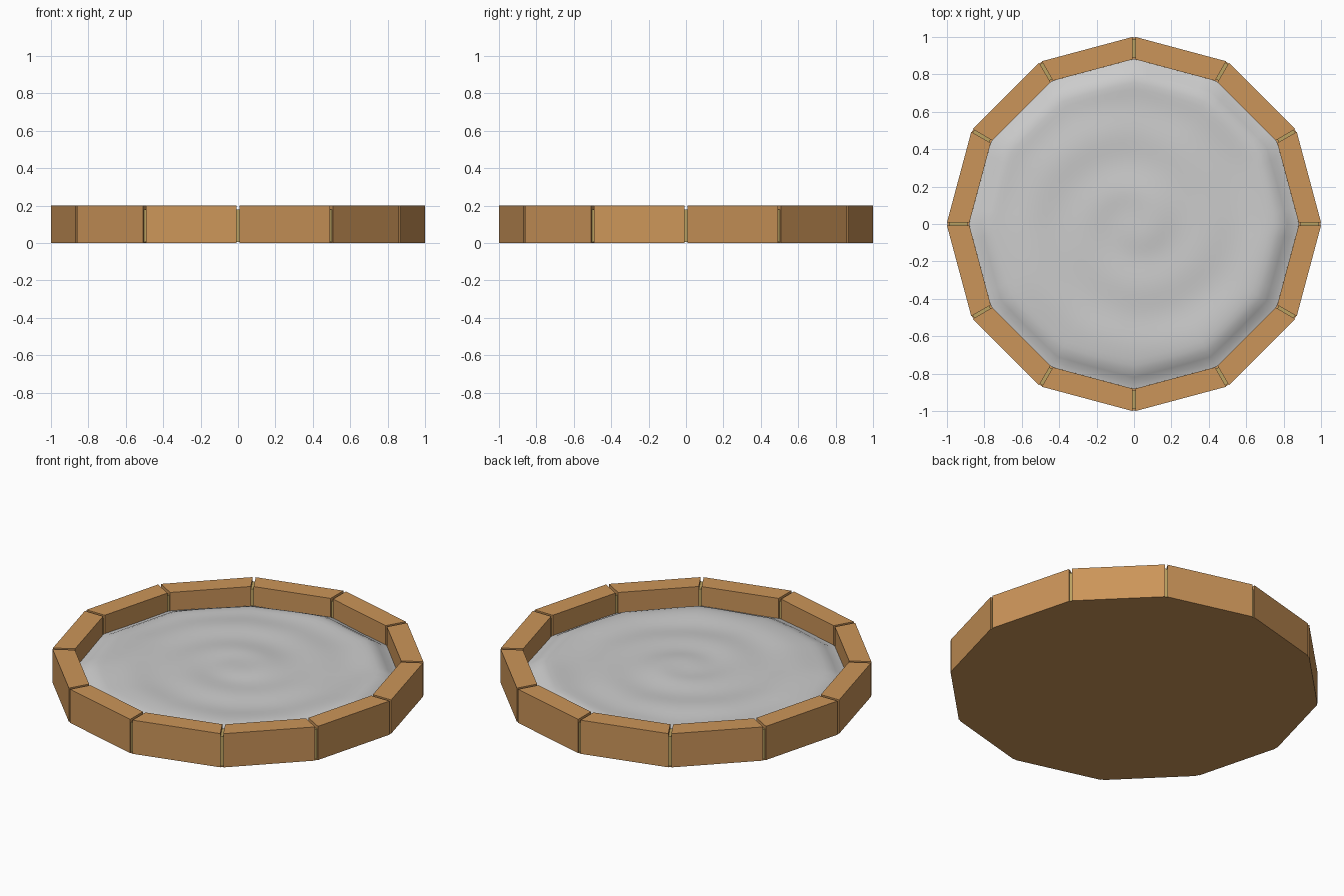
import bpy, bmesh
from math import sin, cos, pi, radians, exp
from mathutils import Vector

if "Cube" in bpy.data.objects:
    bpy.data.objects.remove(bpy.data.objects["Cube"])

SIDES, R_OUT, R_IN, H = 12, 1.0, 0.88, 0.2


def material(name, rgb):
    m = bpy.data.materials.new(name)
    m.diffuse_color = (*rgb, 1)
    m.use_nodes = True
    m.node_tree.nodes["Principled BSDF"].inputs["Base Color"].default_value = m.diffuse_color
    return m


def make(name, verts, faces, mat=None):
    me = bpy.data.meshes.new(name)
    bm = bmesh.new()
    vs = [bm.verts.new(v) for v in verts]
    for f in faces:
        bm.faces.new([vs[i] for i in f])
    bmesh.ops.recalc_face_normals(bm, faces=bm.faces)
    bm.to_mesh(me)
    bm.free()
    ob = bpy.data.objects.new(name, me)
    bpy.context.collection.objects.link(ob)
    if mat:
        me.materials.append(mat)
    return ob


def corner(i, r):
    a = 2 * pi * i / SIDES
    return Vector((r * cos(a), r * sin(a), 0))


wood = material("wood", (0.60, 0.30, 0.10))
joint = material("joint_wood", (0.50, 0.36, 0.12))
BOX = [(0, 1, 2, 3), (4, 5, 6, 7), (0, 1, 5, 4), (1, 2, 6, 5), (2, 3, 7, 6), (3, 0, 4, 7)]

# Mitred rim planks, separated by a narrow gap at each corner
GAP = 0.008
for i in range(SIDES):
    a, b = corner(i, 1), corner(i + 1, 1)
    ta, tb = Vector((-a.y, a.x, 0)) * GAP, Vector((b.y, -b.x, 0)) * GAP
    base = [a * R_OUT + ta, b * R_OUT + tb, b * R_IN + tb, a * R_IN + ta]
    up = Vector((0, 0, H))
    make(f"rim_plank_{i + 1}", base + [p + up for p in base], BOX, wood)

# Joint strips recessed in the corner gaps
for i in range(SIDES):
    d = corner(i, 1)
    t = Vector((-d.y, d.x, 0)) * GAP
    base = [d * 0.99 + t, d * 0.99 - t, d * 0.89 - t, d * 0.89 + t]
    make(f"joint_strip_{i + 1}", [p + Vector((0, 0, 0.004)) for p in base]
         + [p + Vector((0, 0, 0.18)) for p in base], BOX, joint)

# Flat floor board
make("floor", [corner(i, 0.998) for i in range(SIDES)], [tuple(range(SIDES))], wood)

# Sand bed: gently rippled, dipping towards the rim
RINGS, SEG = 28, 72


def sand_height(r, a):
    x, y = r * cos(a), r * sin(a)
    ripple = 0.004 * sin(17 * r - a) * min(1, r * 5)
    lumps = 0.003 * sin(7 * x + 2 * y) * cos(6 * y - 3 * x)
    dip = 0.05 * exp(-((1 - r) / 0.08) ** 2)
    return 0.135 + 0.008 * exp(-(r / 0.3) ** 2) + ripple + lumps - dip


verts, faces = [Vector((0, 0, sand_height(0, 0)))], []
for k in range(1, RINGS + 1):
    f = k / RINGS
    for j in range(SEG):
        a = 2 * pi * j / SEG
        off = a % (2 * pi / SIDES) - pi / SIDES
        polygon = cos(pi / SIDES) / cos(off)
        r = (R_IN + 0.002) * f * (1 + f * f * (polygon - 1))
        verts.append(Vector((r * cos(a), r * sin(a), sand_height(f, a))))
for j in range(SEG):
    n = (j + 1) % SEG
    faces.append((0, 1 + j, 1 + n))
    for k in range(RINGS - 1):
        p, q = 1 + k * SEG, 1 + (k + 1) * SEG
        faces.append((p + j, q + j, q + n, p + n))
sand = make("sand", verts, faces)
if sand.data.polygons[0].normal.z < 0:
    sand.data.flip_normals()
for p in sand.data.polygons:
    p.use_smooth = True
